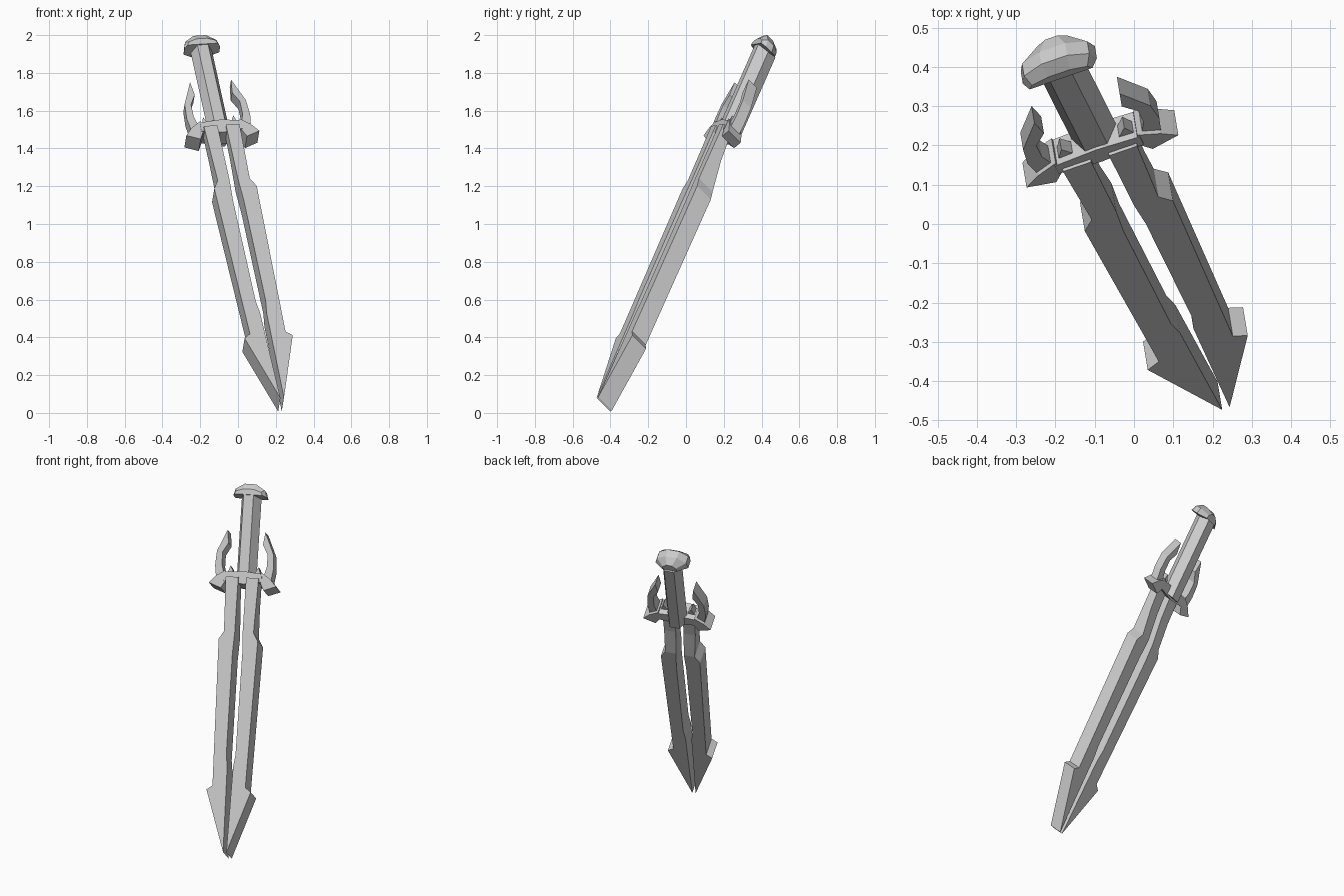
import bpy, bmesh, math
from mathutils import Vector

if "Cube" in bpy.data.objects:
    bpy.data.objects.remove(bpy.data.objects["Cube"], do_unlink=True)

steel = bpy.data.materials.new("grey_steel")
steel.use_nodes = True
GREY = (0.6, 0.6, 0.6, 1)
steel.diffuse_color = GREY
steel.node_tree.nodes["Principled BSDF"].inputs["Base Color"].default_value = GREY

# Tilted sword frame: width, thickness (0 front, 1 back) and length from the tip
ORIGIN = Vector((0.234, -0.470, 0.08))
WIDE = Vector((0.943, 0.325, 0.06))
DEEP = Vector((-0.012, 0.072, -0.072))
ALONG = Vector((-0.199, 0.395, 0.897))


def place(u, v, s):
    return ORIGIN + WIDE * u + DEEP * v + ALONG * s


def loft(name, rings):
    """Join rings of (u, v, s) points with equal counts and cap both ends."""
    bm = bmesh.new()
    loops = [[bm.verts.new(place(*p)) for p in ring] for ring in rings]
    n = len(loops[0])
    for a, b in zip(loops, loops[1:]):
        for i in range(n):
            j = (i + 1) % n
            bm.faces.new((a[i], a[j], b[j], b[i]))
    bm.faces.new(loops[0])
    bm.faces.new(loops[-1])
    bmesh.ops.recalc_face_normals(bm, faces=bm.faces[:])
    mesh = bpy.data.meshes.new(name)
    bm.to_mesh(mesh)
    bm.free()
    mesh.materials.append(steel)
    obj = bpy.data.objects.new(name, mesh)
    bpy.context.collection.objects.link(obj)
    return obj


def plate(name, outline, front, back):
    """Flat outline of (u, s) points with thickness from front to back."""
    loft(name, [[(u, front, s) for u, s in outline], [(u, back, s) for u, s in outline]])


BLADE = [(0.010, 0), (0.135, 0.36), (0.10, 0.385), (0.119, 1.242), (0.09, 1.29),
         (0.024, 1.29), (0.030, 1.164), (0.028, 0.572), (0.018, 0.50)]
SPIKE = [(0.10, 1.60), (0.13, 1.545), (0.205, 1.572), (0.165, 1.615), (0.11, 1.65)]
PRONG = [(0.115, 1.61), (0.166, 1.60), (0.178, 1.68), (0.172, 1.765), (0.115, 1.89),
         (0.105, 1.815), (0.137, 1.76), (0.137, 1.69)]
NUB = [(0.055, 1.63), (0.105, 1.63), (0.085, 1.685)]

for side, label in ((1, "left"), (-1, "right")):
    def half(pts):
        return [(side * u, s) for u, s in pts]

    # Half blade with the flared point
    plate(label + "_blade", half(BLADE), 0, 1)
    # Neck, thinning towards the guard
    loft(label + "_neck", [[(side * 0.024, 0, s), (side * w, 0, s),
                            (side * w, v, s), (side * 0.024, v, s)]
                           for s, w, v in ((1.29, 0.09, 1), (1.45, 0.095, 0.72), (1.61, 0.10, 0.6))])
    # Guard end, upright prong and small nub
    plate(label + "_guard_spike", half(SPIKE), 0.12, 1.0)
    plate(label + "_guard_prong", half(PRONG), 0.25, 0.85)
    plate(label + "_guard_nub", half(NUB), 0.3, 0.7)

# Central bar of the guard
plate("guard_bar", [(-0.115, 1.59), (0, 1.575), (0.115, 1.59),
                    (0.115, 1.64), (0, 1.65), (-0.115, 1.64)], 0.1, 1.0)


# Six-sided handle
def hexagon(s):
    return [(0.060 * math.cos(i * math.pi / 3),
             0.78 + 0.58 * math.sin(i * math.pi / 3) / math.sin(math.pi / 3), s) for i in range(6)]


loft("handle", [hexagon(1.59), hexagon(2.115)])

# Arched pommel cap with a bevelled front
ARCH = [(-0.10, 2.10), (-0.088, 2.14), (-0.035, 2.172), (0.035, 2.172), (0.088, 2.14), (0.10, 2.10)]
loft("pommel", [[(u * 0.85, 0.15, 2.10 + (s - 2.10) * 0.45) for u, s in ARCH],
                [(u, 0.42, s) for u, s in ARCH],
                [(u, 0.85, s) for u, s in ARCH],
                [(u * 0.45, 1.28, 2.115 + (s - 2.10) * 0.6) for u, s in ARCH]])
